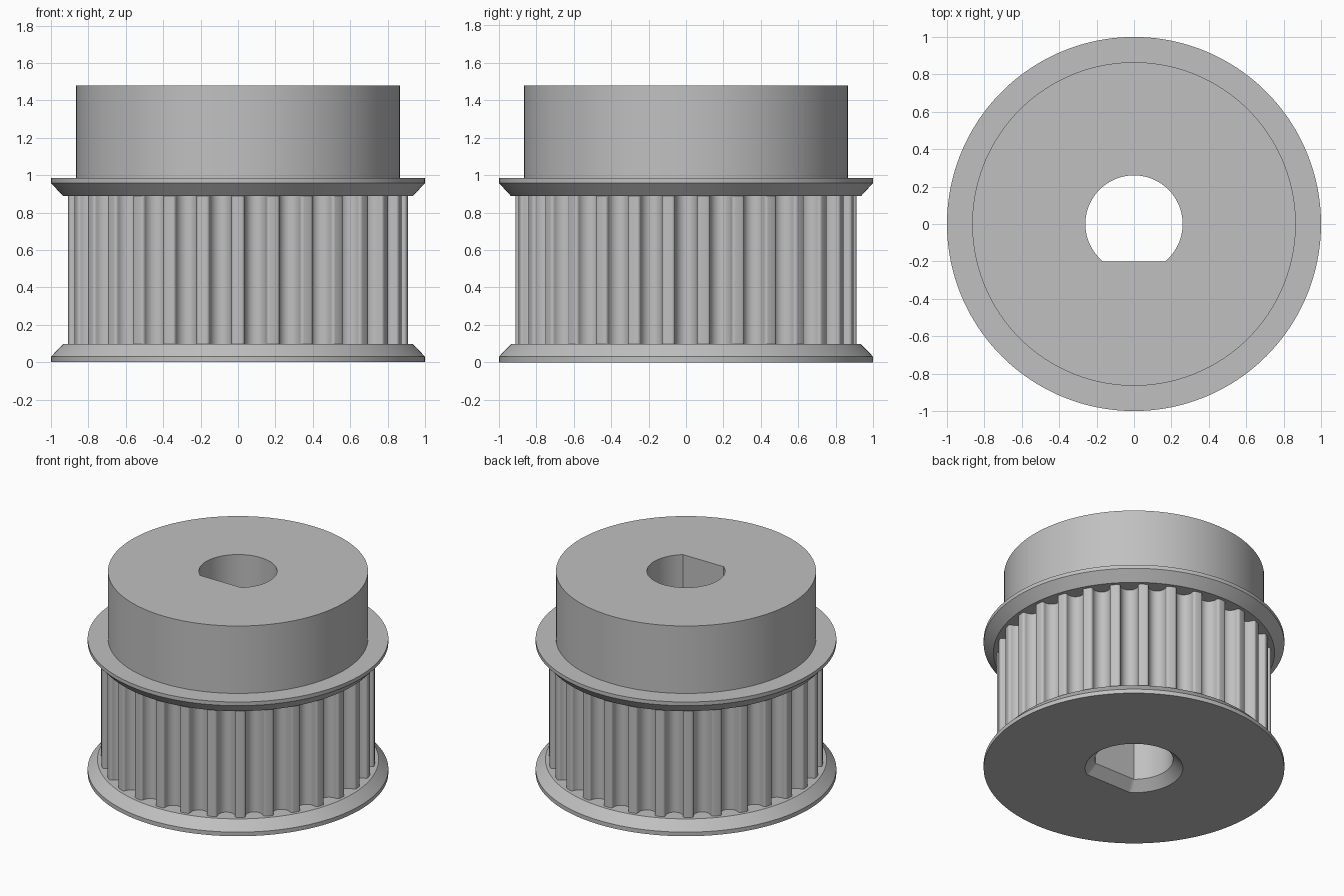
import bpy, bmesh, math
from math import sin, cos, pi

cube = bpy.data.objects.get("Cube")
if cube:
    bpy.data.objects.remove(cube)

TEETH = 30
RIM = 0.912           # tooth tip radius
HUB = 0.865
TOP = 1.48
FLANGE_TOP = 0.985

steel = bpy.data.materials.new("grey_metal")
steel.use_nodes = True
GREY = (0.53, 0.53, 0.53, 1)
steel.diffuse_color = GREY
steel.node_tree.nodes["Principled BSDF"].inputs["Base Color"].default_value = GREY


def ring(radius, z, flat=None):
    """Circle of points, cut by a flat on the front side when given."""
    corner = math.asin(flat / radius) if flat else 0.9
    start, end = -corner, pi + corner
    arc = [start + (end - start) * i / 128 for i in range(128)]
    chord = [end + (2 * pi + start - end) * i / 32 for i in range(32)]
    pts = [(radius * cos(a), radius * sin(a), z) for a in arc]
    for a in chord:
        r = flat / -sin(a) if flat else radius
        pts.append((r * cos(a), r * sin(a), z))
    return pts


def toothed_ring(z):
    """Round-bottomed grooves with rounded tooth tips."""
    groove, fillet, bottom = 0.0595, 0.017, 0.021
    half = []
    for i in range(6):      # tip fillet
        a = pi / 2 * i / 5
        half.append((-groove - fillet + fillet * sin(a), fillet * (1 - cos(a))))
    for i in range(9):      # groove floor
        a = pi / 2 * i / 8
        half.append((-groove * cos(a), bottom + groove * sin(a)))
    outline = half + [(-x, d) for x, d in reversed(half[:-1])]
    pts = []
    for k in range(TEETH):
        for x, d in outline:
            a = 2 * pi * k / TEETH + x / RIM
            pts.append(((RIM - d) * cos(a), (RIM - d) * sin(a), z))
    return pts


def loft(name, loops):
    """Skin a sequence of matching closed loops."""
    bm = bmesh.new()
    rows = [[bm.verts.new(p) for p in loop] for loop in loops]
    for low, high in zip(rows, rows[1:]):
        n = len(low)
        for i in range(n):
            j = (i + 1) % n
            bm.faces.new((low[i], low[j], high[j], high[i]))
    mesh = bpy.data.meshes.new(name)
    bm.to_mesh(mesh)
    bm.free()
    mesh.materials.append(steel)
    obj = bpy.data.objects.new(name, mesh)
    bpy.context.collection.objects.link(obj)
    bpy.ops.object.select_all(action="DESELECT")
    obj.select_set(True)
    bpy.context.view_layer.objects.active = obj
    bpy.ops.object.shade_smooth_by_angle(angle=math.radians(30))
    return obj


# Bevelled flanges above and below the teeth
loft("bottom_flange", [ring(0.325, 0, 0.265), ring(1, 0), ring(1, 0.03),
                       ring(0.935, 0.097), ring(0.8, 0.097)])
loft("top_flange", [ring(0.8, 0.888), ring(0.935, 0.888), ring(1, 0.958),
                    ring(1, FLANGE_TOP), ring(HUB, FLANGE_TOP)])

# Toothed belt rim
loft("toothed_rim", [toothed_ring(0.097), toothed_ring(0.888)])

# Hub with a flat-sided bore, chamfered at the base
loft("hub_and_bore", [ring(HUB, FLANGE_TOP), ring(HUB, TOP), ring(0.26, TOP, 0.2),
                      ring(0.26, 0.065, 0.2), ring(0.325, 0, 0.265)])
